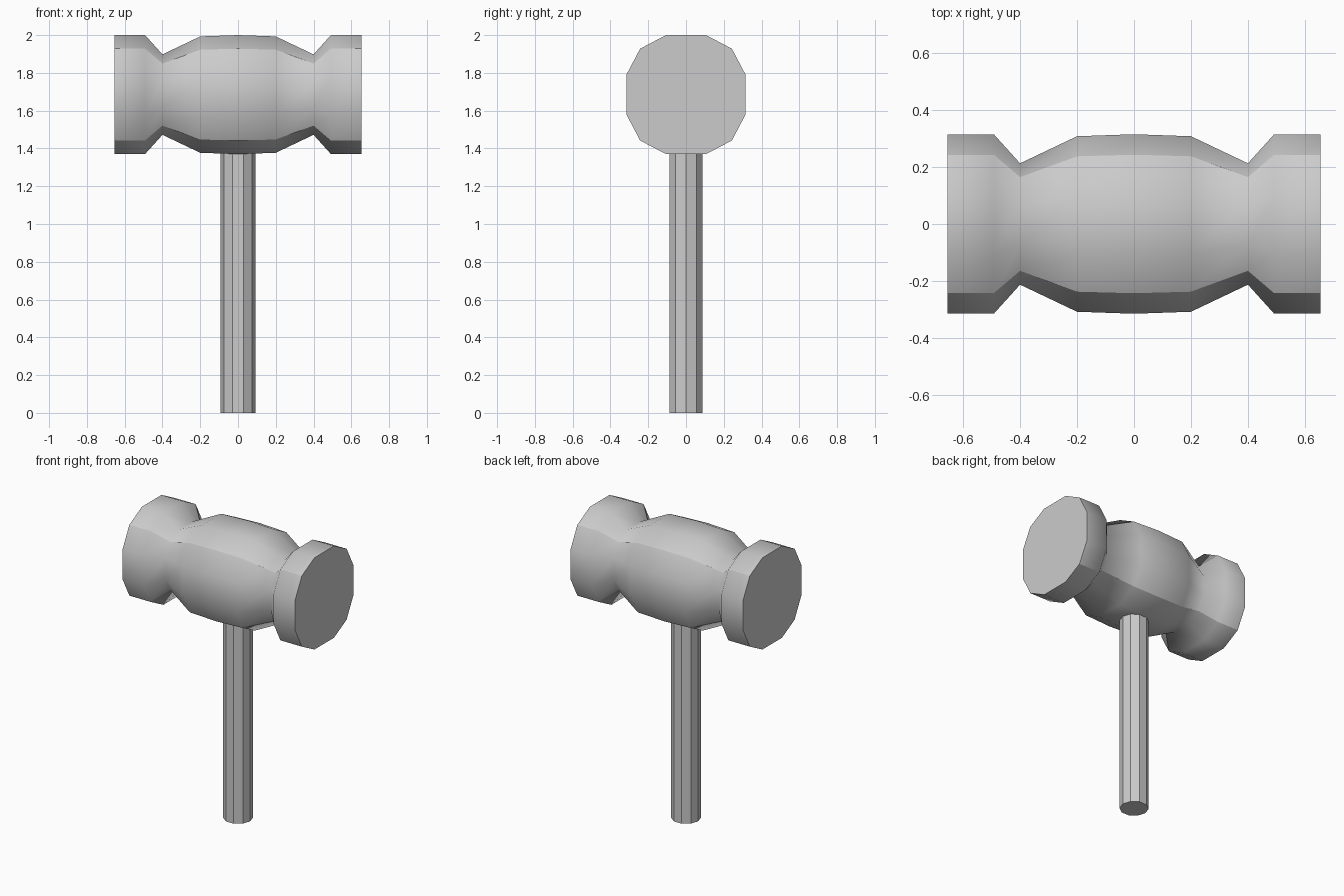
import bpy
import bmesh
import math

cube = bpy.data.objects.get("Cube")
if cube:
    bpy.data.objects.remove(cube)

grey = bpy.data.materials.new("plain_grey")
grey.use_nodes = True
colour = (0.6, 0.6, 0.6, 1)
grey.diffuse_color = colour
grey.node_tree.nodes["Principled BSDF"].inputs["Base Color"].default_value = colour


def finish(bm, name):
    bmesh.ops.recalc_face_normals(bm, faces=bm.faces)
    mesh = bpy.data.meshes.new(name)
    bm.to_mesh(mesh)
    bm.free()
    mesh.materials.append(grey)
    obj = bpy.data.objects.new(name, mesh)
    bpy.context.collection.objects.link(obj)
    return obj


# Hammer head: a twelve-sided section scaled along x
HEAD_Z, RADIUS = 1.685, 0.315
quarter = [(0.106, 0.315), (0.243, 0.243), (0.315, 0.106)]
section = []
for turn in range(4):
    for y, z in quarter:
        for _ in range(turn):
            y, z = z, -y
        section.append((y, z))

half = [(0.2, 0.308), (0.4, 0.213), (0.492, RADIUS), (0.655, RADIUS)]
stations = [(-x, r) for x, r in reversed(half)] + [(0, RADIUS)] + half

bm = bmesh.new()
rings = [[bm.verts.new((x, y * r / RADIUS, HEAD_Z + z * r / RADIUS)) for y, z in section]
         for x, r in stations]
count = len(section)
for a, b in zip(rings, rings[1:]):
    for i in range(count):
        j = (i + 1) % count
        face = bm.faces.new((a[i], a[j], b[j], b[i]))
        face.smooth = True
for ring in (rings[0], rings[-1]):
    cap = bm.faces.new(ring)
    for edge in cap.edges:
        edge.smooth = False

# Crisp ridges run along the four diagonal corners
for a, b in zip(rings, rings[1:]):
    for i in range(1, count, 3):
        bm.edges.get((a[i], b[i])).smooth = False
finish(bm, "hammer_head")

# Handle: a flat-sided ten-sided shaft set into the head
bm = bmesh.new()
bottom = [bm.verts.new((0.0926 * math.cos(k * math.tau / 10),
                        0.0926 * math.sin(k * math.tau / 10), 0)) for k in range(10)]
base = bm.faces.new(bottom)
shaft = bmesh.ops.extrude_face_region(bm, geom=[base], use_keep_orig=True)
top = [v for v in shaft["geom"] if isinstance(v, bmesh.types.BMVert)]
bmesh.ops.translate(bm, verts=top, vec=(0, 0, 1.5))
finish(bm, "handle")
